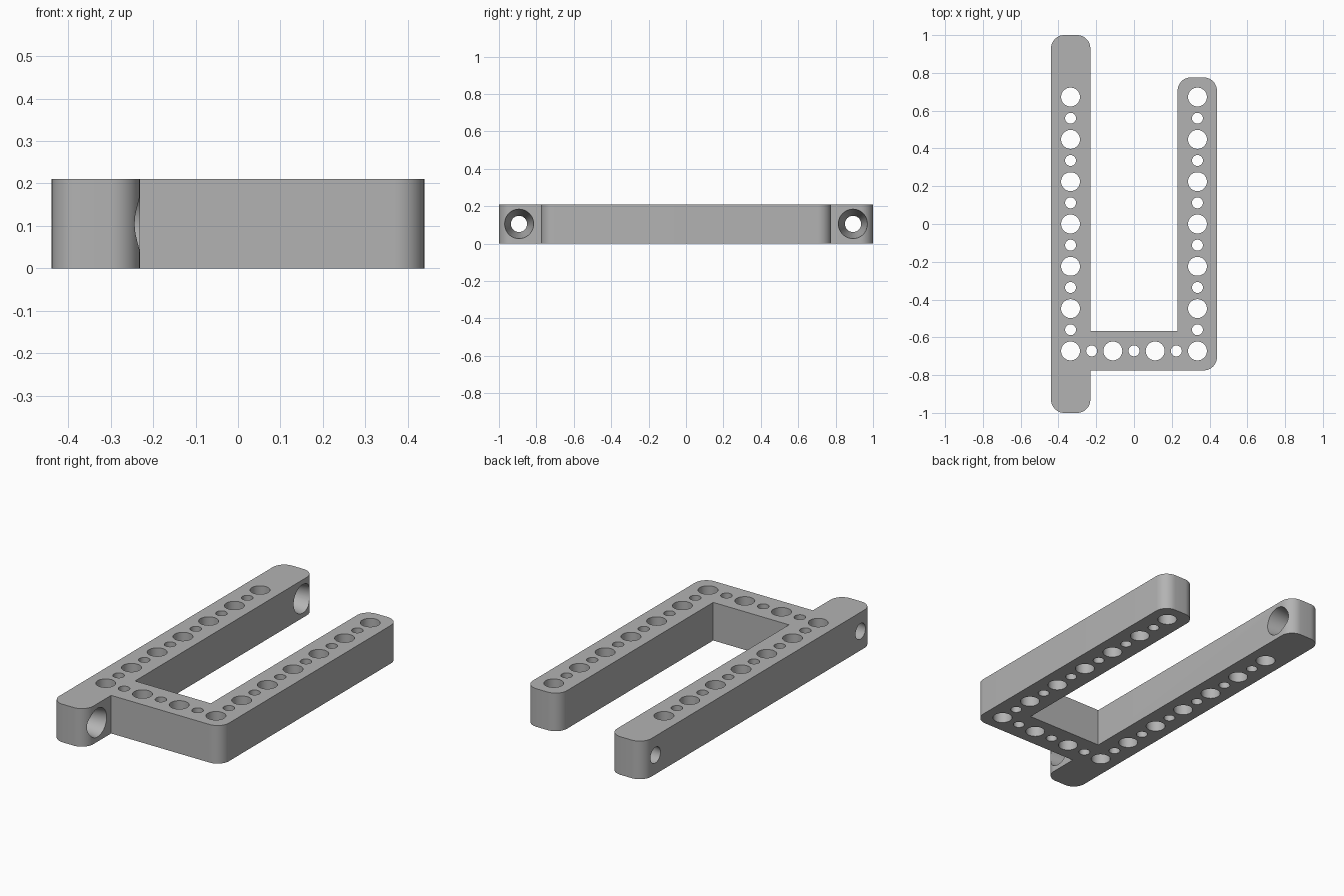
import bpy, bmesh, math
from mathutils import Matrix, Vector

if "Cube" in bpy.data.objects:
    bpy.data.objects.remove(bpy.data.objects["Cube"])

HEIGHT = 0.21
HALF_X = 0.439     # outer half width
INNER_X = 0.231    # inner faces of the arms
PITCH = 0.224      # spacing of the large holes
ROW = 0.336        # centre line of the arms
BASE = -0.672      # centre line of the crossbar
FILLET = 0.07

grey = bpy.data.materials.new("plain grey")
grey.use_nodes = True
grey.diffuse_color = (0.45, 0.45, 0.45, 1)
grey.node_tree.nodes["Principled BSDF"].inputs["Base Color"].default_value = grey.diffuse_color


def make_object(name, bm):
    bmesh.ops.recalc_face_normals(bm, faces=bm.faces)
    mesh = bpy.data.meshes.new(name)
    bm.to_mesh(mesh)
    bm.free()
    mesh.materials.append(grey)
    obj = bpy.data.objects.new(name, mesh)
    bpy.context.collection.objects.link(obj)
    return obj


def rounded_outline(corners, steps=10):
    """Replace each flagged corner with a quarter-circle arc."""
    points = []
    for i, (x, y, is_round) in enumerate(corners):
        here = Vector((x, y, 0))
        if not is_round:
            points.append(here)
            continue
        before = (Vector((*corners[i - 1][:2], 0)) - here).normalized() * FILLET
        after = (Vector((*corners[(i + 1) % len(corners)][:2], 0)) - here).normalized() * FILLET
        for s in range(steps + 1):
            a = s / steps * math.pi / 2
            points.append(here + before * (1 - math.sin(a)) + after * (1 - math.cos(a)))
    return points


# Frame: long arm, crossbar and short arm in one outline
outline = rounded_outline([
    (-HALF_X, -1, True), (-INNER_X, -1, True), (-INNER_X, -0.775, False),
    (HALF_X, -0.775, True), (HALF_X, 0.776, True), (INNER_X, 0.776, True),
    (INNER_X, -0.567, False), (-INNER_X, -0.567, False),
    (-INNER_X, 1, True), (-HALF_X, 1, True)])
bm = bmesh.new()
face = bm.faces.new([bm.verts.new(p) for p in outline])
top = bmesh.ops.extrude_face_region(bm, geom=[face])["geom"]
bmesh.ops.translate(bm, vec=(0, 0, HEIGHT),
                    verts=[v for v in top if isinstance(v, bmesh.types.BMVert)])
frame = make_object("frame", bm)

# Hole positions: large and small alternate along both arms and the crossbar
spots = [(side * ROW, BASE + i * PITCH / 2, i) for side in (-1, 1) for i in range(13)]
spots += [(-ROW + i * PITCH / 2, BASE, i) for i in range(1, 6)]

bm = bmesh.new()
for x, y, i in spots:
    radius = 0.029 if i % 2 else 0.05
    bmesh.ops.create_cone(bm, cap_ends=True, segments=40, radius1=radius, radius2=radius,
                          depth=HEIGHT * 2, matrix=Matrix.Translation((x, y, HEIGHT / 2)))

# Tapered cross holes at the ends of the long arm, wide on the inner side
for y in (-0.893, 0.893):
    place = Matrix.Translation((-(HALF_X + INNER_X) / 2, y, HEIGHT / 2))
    bmesh.ops.create_cone(bm, cap_ends=True, segments=48, radius1=0.0415, radius2=0.0805,
                          depth=0.23, matrix=place @ Matrix.Rotation(math.pi / 2, 4, "Y"))
cutter = make_object("hole_cutter", bm)
cutter.hide_render = True

# Cut the holes and drop the cutter
bpy.context.view_layer.objects.active = frame
frame.select_set(True)
cut = frame.modifiers.new("holes", "BOOLEAN")
cut.operation = "DIFFERENCE"
cut.solver = "EXACT"
cut.object = cutter
bpy.ops.object.modifier_apply(modifier=cut.name)
bpy.data.objects.remove(cutter)
bpy.ops.object.shade_smooth_by_angle(angle=math.radians(30))
